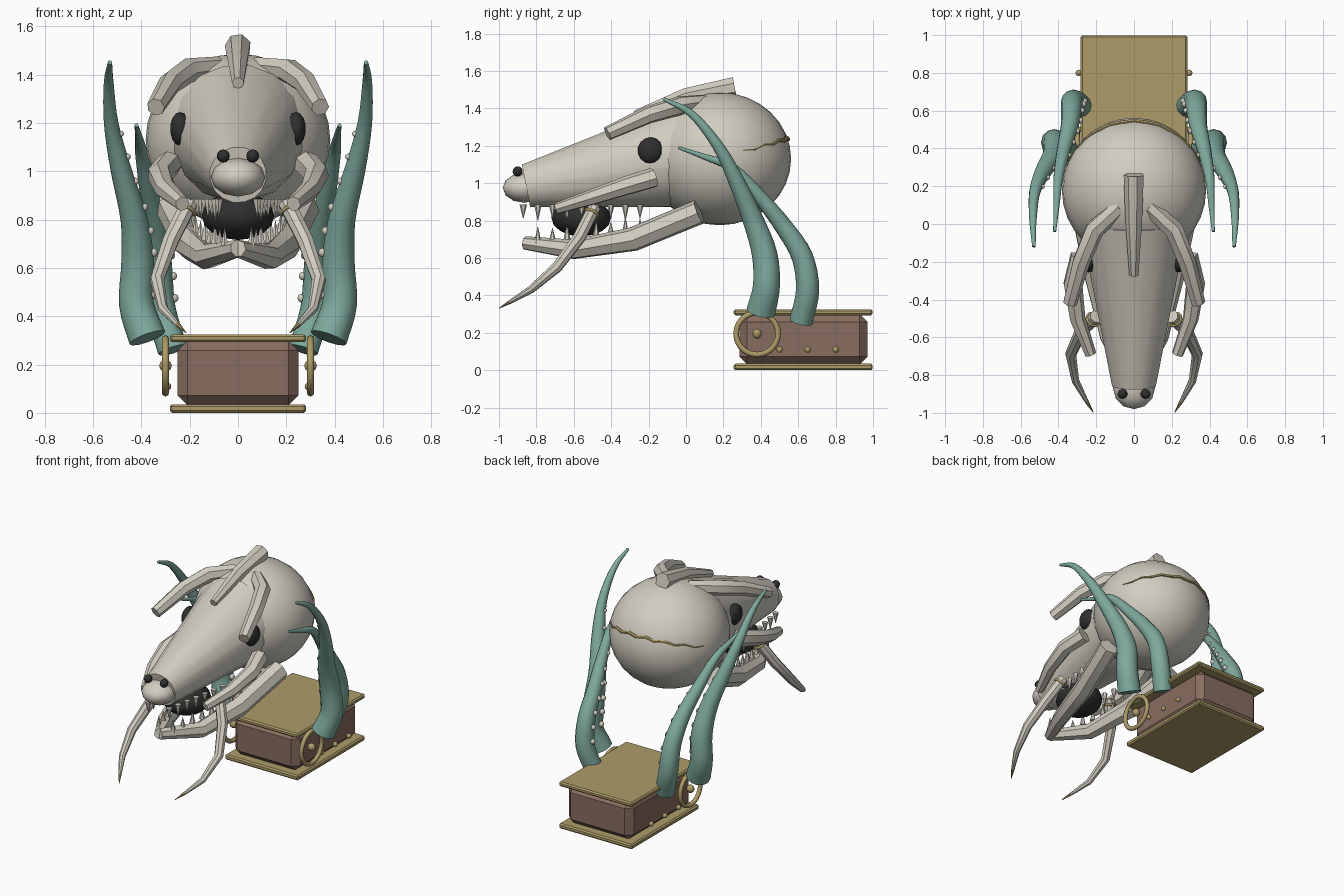
import bpy, bmesh, math
from mathutils import Vector, Matrix

if "Cube" in bpy.data.objects:
    bpy.data.objects.remove(bpy.data.objects["Cube"])


def material(name, color):
    m = bpy.data.materials.new(name)
    m.use_nodes = True
    m.diffuse_color = (*color, 1)
    m.node_tree.nodes["Principled BSDF"].inputs["Base Color"].default_value = (*color, 1)
    return m


BONE = material("bone", (0.64, 0.61, 0.53))
TEAL = material("teal", (0.21, 0.40, 0.34))
WOOD = material("brown wood", (0.25, 0.155, 0.115))
GOLD = material("old gold", (0.42, 0.33, 0.14))
DARK = material("near black", (0.03, 0.028, 0.028))


def finish(name, bm, mats, angle=35):
    bmesh.ops.recalc_face_normals(bm, faces=bm.faces)
    me = bpy.data.meshes.new(name)
    bm.to_mesh(me)
    bm.free()
    for m in mats:
        me.materials.append(m)
    me.shade_smooth()
    me.set_sharp_from_angle(angle=math.radians(angle))
    ob = bpy.data.objects.new(name, me)
    bpy.context.collection.objects.link(ob)
    return ob


def tube(name, path, radii, mat, sides=8, angle=30, tip=None, tip_rule=None):
    """Capped tube through the points, with a radius at each one."""
    pts = [Vector(p) for p in path]
    bm = bmesh.new()
    rings = []
    for i, p in enumerate(pts):
        d = (pts[min(i + 1, len(pts) - 1)] - pts[max(i - 1, 0)]).normalized()
        if i == 0:
            u = d.orthogonal().normalized()
        u = (u - d * u.dot(d)).normalized()
        v = d.cross(u)
        steps = [2 * math.pi * (k + 0.5) / sides for k in range(sides)]
        rings.append([bm.verts.new(p + radii[i] * (u * math.cos(a) + v * math.sin(a))) for a in steps])
    for a, b in zip(rings, rings[1:]):
        for k in range(sides):
            j = (k + 1) % sides
            bm.faces.new((a[k], a[j], b[j], b[k]))
    bm.faces.new(rings[0])
    bm.faces.new(rings[-1])
    if tip:
        for f in bm.faces:
            f.material_index = int(tip_rule(f.calc_center_median()))
    return finish(name, bm, [mat] + ([tip] if tip else []), angle)


def ball(name, center, size, mat, seg=12, rot=Matrix(), angle=50):
    bm = bmesh.new()
    m = Matrix.Translation(center) @ Matrix.Diagonal((*size, 1)) @ rot
    bmesh.ops.create_uvsphere(bm, u_segments=seg, v_segments=max(seg // 2, 6), radius=1, matrix=m)
    return finish(name, bm, [mat], angle)


def box(name, low, high, mat, bevel):
    bm = bmesh.new()
    low, high = Vector(low), Vector(high)
    m = Matrix.Translation((low + high) / 2) @ Matrix.Diagonal((*(high - low), 1))
    bmesh.ops.create_cube(bm, size=1, matrix=m)
    bmesh.ops.bevel(bm, geom=bm.edges[:], offset=bevel, segments=1, affect='EDGES')
    return finish(name, bm, [mat], 10)


def ring(name, center, major, minor, mat, axis):
    rot = Vector((0, 0, 1)).rotation_difference(Vector(axis))
    bpy.ops.mesh.primitive_torus_add(major_radius=major, minor_radius=minor, major_segments=28,
                                     minor_segments=8, location=center, rotation=rot.to_euler())
    ob = bpy.context.object
    ob.name = name
    ob.data.materials.append(mat)
    ob.data.shade_smooth()


def cones(name, specs, mat):
    """One mesh of teeth: each spec is base, height (negative points down)."""
    bm = bmesh.new()
    for base, h in specs:
        m = Matrix.Translation(Vector(base) + Vector((0, 0, h / 2)))
        if h < 0:
            m = m @ Matrix.Rotation(math.pi, 4, 'X')
        bmesh.ops.create_cone(bm, cap_ends=True, segments=6, radius1=0.02, radius2=0.001,
                              depth=abs(h), matrix=m)
    return finish(name, bm, [mat], 25)


def smooth_path(knots, n=4):
    """Catmull-Rom resampling of (x, y, z, radius) knots."""
    k = [Vector(q) for q in knots]
    k = [2 * k[0] - k[1]] + k + [2 * k[-1] - k[-2]]
    out = []
    for a, b, c, d in zip(k, k[1:], k[2:], k[3:]):
        for i in range(n):
            t = i / n
            out.append(0.5 * (2 * b + (c - a) * t + (2 * a - 5 * b + 4 * c - d) * t * t
                              + (3 * b - a - 3 * c + d) * t ** 3))
    return out + [k[-2]]


# Skull
ball("cranium", (0, 0.18, 1.13), (0.382, 0.382, 0.355), BONE, 32)
tube("snout", [(0, -0.855, 0.985), (0, 0.02, 1.155)], [0.118, 0.292], BONE, 16)
ball("nose", (0, -0.865, 0.975), (0.112, 0.115, 0.08), BONE, 12, Matrix.Rotation(math.pi / 2, 4, 'X'))
tube("centre_crest", [(0, -0.27, 1.365), (0, 0, 1.465), (0, 0.26, 1.515)], [0.025, 0.045, 0.055], BONE, 7)
ball("mouth_interior", (0, -0.56, 0.815), (0.15, 0.16, 0.1), DARK, 16)

# Gold crack round the back of the cranium
crack, widths = [], []
for i in range(15):
    a = math.radians(20 + 140 * i / 14)
    w = math.sin(math.pi * i / 14)
    wobble = 0.006 * (-1) ** i
    z = 1.17 + 0.07 * w + wobble
    r = 0.382 * math.sqrt(1 - ((z - 1.13) / 0.355) ** 2)
    crack.append((r * math.cos(a), 0.18 + r * math.sin(a), z))
    widths.append(0.003 + 0.009 * w)
tube("cranium_crack", crack, widths, GOLD, 6)

BIG = [(0.375, 0.40, 0.31, 0.078), (0.42, 0.43, 0.45, 0.072), (0.415, 0.42, 0.62, 0.068),
       (0.43, 0.36, 0.8, 0.056), (0.485, 0.27, 1.01, 0.043), (0.525, 0.17, 1.2, 0.03),
       (0.535, 0.03, 1.37, 0.02), (0.53, -0.12, 1.45, 0.009)]
SMALL = [(0.27, 0.615, 0.26, 0.062), (0.32, 0.65, 0.43, 0.062), (0.33, 0.62, 0.61, 0.057),
         (0.34, 0.52, 0.77, 0.048), (0.37, 0.40, 0.92, 0.038), (0.40, 0.25, 1.08, 0.026),
         (0.41, 0.1, 1.14, 0.016), (0.42, -0.04, 1.19, 0.008)]

for side, s in (("left", 1), ("right", -1)):
    def mir(points):
        return [(s * p[0], p[1], p[2]) for p in points]

    # Eyes and nostrils
    ball(side + "_eye", (s * 0.24, -0.19, 1.175), (0.042, 0.068, 0.07), DARK, 14)
    ball(side + "_nostril", (s * 0.061, -0.9, 1.063), (0.027, 0.027, 0.027), DARK, 8)

    # Horns, cheekbones, jaw and tusks
    tube(side + "_horn", mir([(0.08, 0.09, 1.43), (0.21, -0.03, 1.415), (0.28, -0.2, 1.365),
                              (0.34, -0.42, 1.265)]), [0.045, 0.052, 0.048, 0.038], BONE, 7)
    tube(side + "_cheekbone", mir([(0.285, -0.17, 1.03), (0.325, -0.32, 0.985), (0.30, -0.5, 0.925),
                                   (0.23, -0.69, 0.865)]), [0.055, 0.052, 0.043, 0.031], BONE, 7)
    tube(side + "_jaw", mir([(0.27, 0.07, 0.845), (0.2, -0.28, 0.70), (0.13, -0.6, 0.645),
                             (0, -0.86, 0.68)]), [0.068, 0.066, 0.053, 0.036], BONE, 7)
    tube(side + "_tusk", mir([(0.2, -0.49, 0.87), (0.28, -0.57, 0.71), (0.335, -0.69, 0.55),
                              (0.31, -0.83, 0.43), (0.25, -0.94, 0.365), (0.215, -0.998, 0.332)]),
         [0.036, 0.035, 0.03, 0.021, 0.011, 0.002], BONE, 8, 40, GOLD, lambda c: c.y < -0.95)
    ring(side + "_tusk_ring", (s * 0.215, -0.505, 0.84), 0.036, 0.008, GOLD, (s * 0.4, -0.4, -0.8))

    # Teeth
    upper, lower = [], []
    for i in range(9):
        y = -0.87 + 0.078 * i
        upper.append(((s * (0.08 + 0.014 * i), y, 0.885), -0.075 - 0.012 * (i % 2)))
        if i:
            lower.append(((s * (0.035 + 0.02 * i), y, 0.67 + 0.008 * i), 0.075 + 0.015 * (i % 2)))
    cones(side + "_upper_teeth", upper, BONE)
    cones(side + "_lower_teeth", lower, BONE)

    # Tentacles with suckers on the inner side
    for label, knots in (("front", BIG), ("rear", SMALL)):
        q = smooth_path(knots)
        tube(f"{side}_{label}_tentacle", mir(q), [p[3] for p in q], TEAL, 12, 45)
        for n, p in enumerate(q[5:20:2]):
            r = 0.006 + 0.2 * p[3]
            ball(f"{side}_{label}_sucker_{n + 1}", (s * (p[0] - p[3]), p[1], p[2]), (r, r, r), BONE, 8)

    # Ring handle and studs on the chest
    ring(side + "_chest_ring", (s * 0.3, 0.38, 0.195), 0.112, 0.015, GOLD, (1, 0, 0))
    ball(side + "_ring_knob", (s * 0.3, 0.38, 0.195), (0.027, 0.025, 0.027), GOLD, 10)
    for n, y in enumerate((0.5, 0.65, 0.8)):
        ball(f"{side}_stud_{n + 1}", (s * 0.293, y, 0.11), (0.017, 0.017, 0.017), GOLD, 8)

# Chest
box("chest_body", (-0.25, 0.285, 0.03), (0.25, 0.97, 0.3), WOOD, 0.042)
box("chest_lid", (-0.282, 0.255, 0.293), (0.282, 0.998, 0.325), GOLD, 0.009)
box("chest_base", (-0.282, 0.255, 0), (0.282, 0.998, 0.035), GOLD, 0.009)
